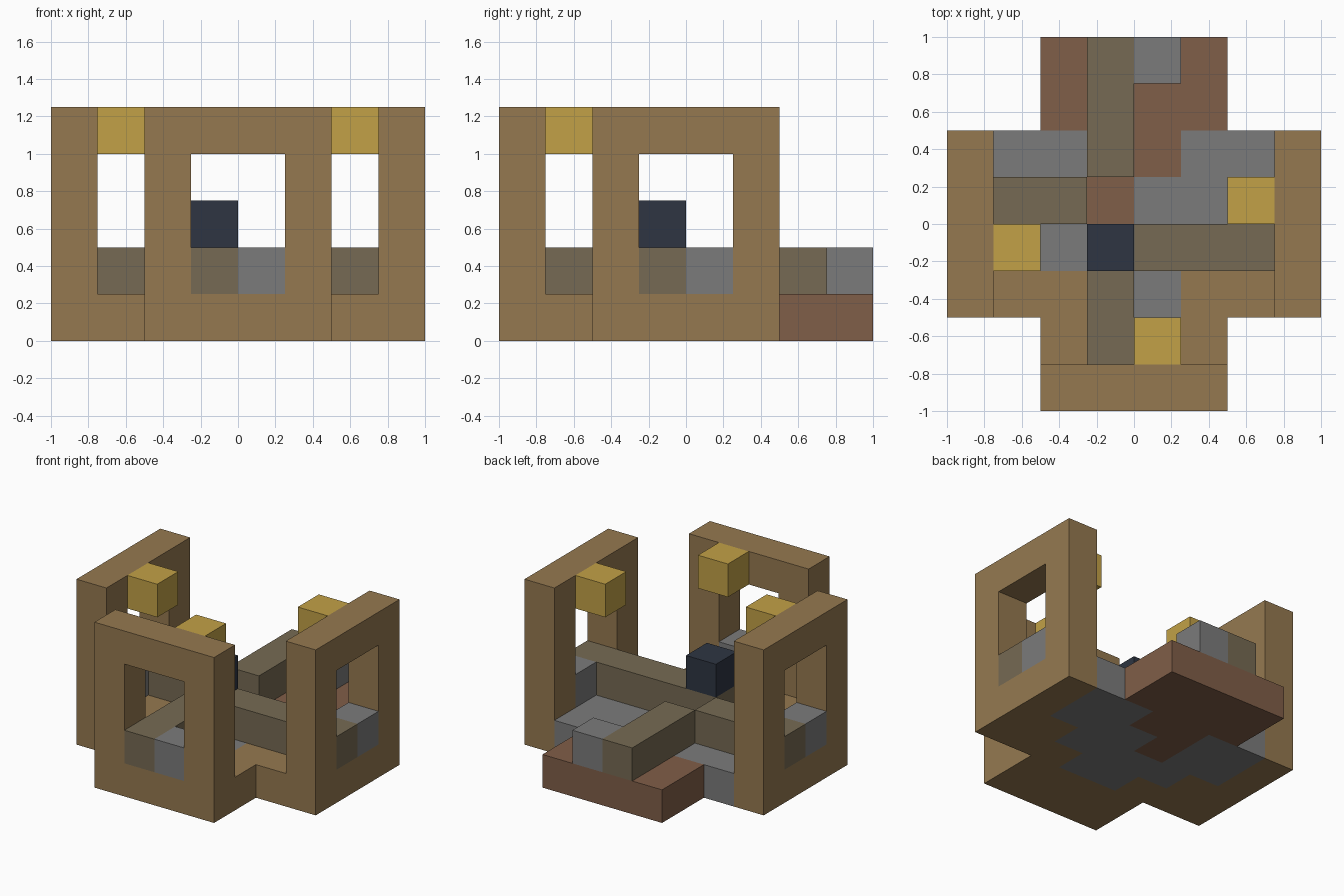
import bpy, bmesh, math
from mathutils import Vector

cube = bpy.data.objects.get("Cube")
if cube:
    bpy.data.objects.remove(cube)

CELL = 0.25
N = 8            # blocks along each side
cells = {}       # block position -> (part name, colour name)


def to_linear(c):
    c /= 255
    return c / 12.92 if c <= 0.04045 else ((c + 0.055) / 1.055) ** 2.4


def make_material(name, rgb):
    m = bpy.data.materials.new(name)
    colour = [to_linear(c) for c in rgb] + [1]
    m.diffuse_color = colour
    m.use_nodes = True
    bsdf = next(n for n in m.node_tree.nodes if n.type == 'BSDF_PRINCIPLED')
    bsdf.inputs["Base Color"].default_value = colour
    bsdf.inputs["Roughness"].default_value = 0.9
    return m


materials = {
    "tan planks": make_material("tan planks", (149, 121, 80)),
    "brown planks": make_material("brown planks", (128, 94, 72)),
    "grey stone": make_material("grey stone", (123, 123, 123)),
    "olive timber": make_material("olive timber", (118, 106, 83)),
    "lamp yellow": make_material("lamp yellow", (194, 161, 71)),
    "navy": make_material("navy", (46, 53, 66)),
}

# Quarter turns that carry the front side to the other walls
TURNS = {
    "front": lambda i, j: (i, j),
    "right": lambda i, j: (N - 1 - j, i),
    "left": lambda i, j: (j, N - 1 - i),
}


def fill(part, colour, xs, ys, zs, turn=TURNS["front"]):
    """Fill a block of cells; each range is (start, end)."""
    for i in range(*xs):
        for j in range(*ys):
            for k in range(*zs):
                cells[(*turn(i, j), k)] = (part, colour)


# Cross-shaped floor with a stone middle and a brown back porch
fill("plank_floor", "tan planks", (2, 6), (0, 8), (0, 1))
fill("plank_floor", "tan planks", (0, 8), (2, 6), (0, 1))
for row, span in {2: (3, 5), 3: (2, 6), 4: (1, 7), 5: (1, 7)}.items():
    fill("stone_floor", "grey stone", span, (row, row + 1), (0, 1))
fill("porch_floor", "brown planks", (2, 6), (6, 8), (0, 1))
fill("porch_floor", "brown planks", (3, 5), (5, 6), (0, 1))
fill("porch_floor", "brown planks", (3, 4), (4, 5), (0, 1))

# Three window walls, each with a sill, a beam and a hanging lamp
for side, turn in TURNS.items():
    wall = side + "_wall"
    for x in (2, 5):
        fill(wall, "tan planks", (x, x + 1), (0, 1), (0, 5), turn)
    fill(wall, "tan planks", (3, 5), (0, 1), (0, 1), turn)
    fill(wall, "tan planks", (3, 5), (0, 1), (4, 5), turn)
    fill(side + "_sill", "grey stone", (4, 5), (0, 1), (1, 2), turn)
    fill(side + "_beam", "olive timber", (3, 4), (0, 3), (1, 2), turn)
    fill(side + "_lamp", "lamp yellow", (4, 5), (1, 2), (4, 5), turn)

# Middle of the beams, porch beam, porch step and the centre block
fill("centre_beam", "olive timber", (3, 5), (3, 4), (1, 2))
fill("porch_beam", "olive timber", (3, 4), (5, 8), (1, 2))
fill("porch_step", "grey stone", (4, 5), (7, 8), (1, 2))
fill("centre_block", "navy", (3, 4), (3, 4), (2, 3))


def build(part):
    """Make one object from the exposed faces of a part's cells."""
    bm = bmesh.new()
    own = [c for c, (name, _) in cells.items() if name == part]
    for c in own:
        centre = Vector(c) + Vector((0.5, 0.5, 0.5))
        for axis in range(3):
            for sign in (-1, 1):
                normal = Vector((0, 0, 0))
                normal[axis] = sign
                if tuple(int(a + b) for a, b in zip(c, normal)) in cells:
                    continue
                u = Vector((0, 0, 0))
                u[(axis + 1) % 3] = 0.5
                v = normal.cross(u)
                mid = centre + normal / 2
                ring = (mid - u - v, mid + u - v, mid + u + v, mid - u + v)
                bm.faces.new([bm.verts.new(p) for p in ring])
    bmesh.ops.remove_doubles(bm, verts=bm.verts, dist=0.01)
    bmesh.ops.dissolve_limit(bm, angle_limit=math.radians(1),
                             verts=bm.verts, edges=bm.edges)
    for vert in bm.verts:
        vert.co = (vert.co - Vector((N / 2, N / 2, 0))) * CELL
    mesh = bpy.data.meshes.new(part)
    bm.to_mesh(mesh)
    bm.free()
    mesh.materials.append(materials[cells[own[0]][1]])
    bpy.context.scene.collection.objects.link(bpy.data.objects.new(part, mesh))


for part in dict.fromkeys(name for name, _ in cells.values()):
    build(part)
